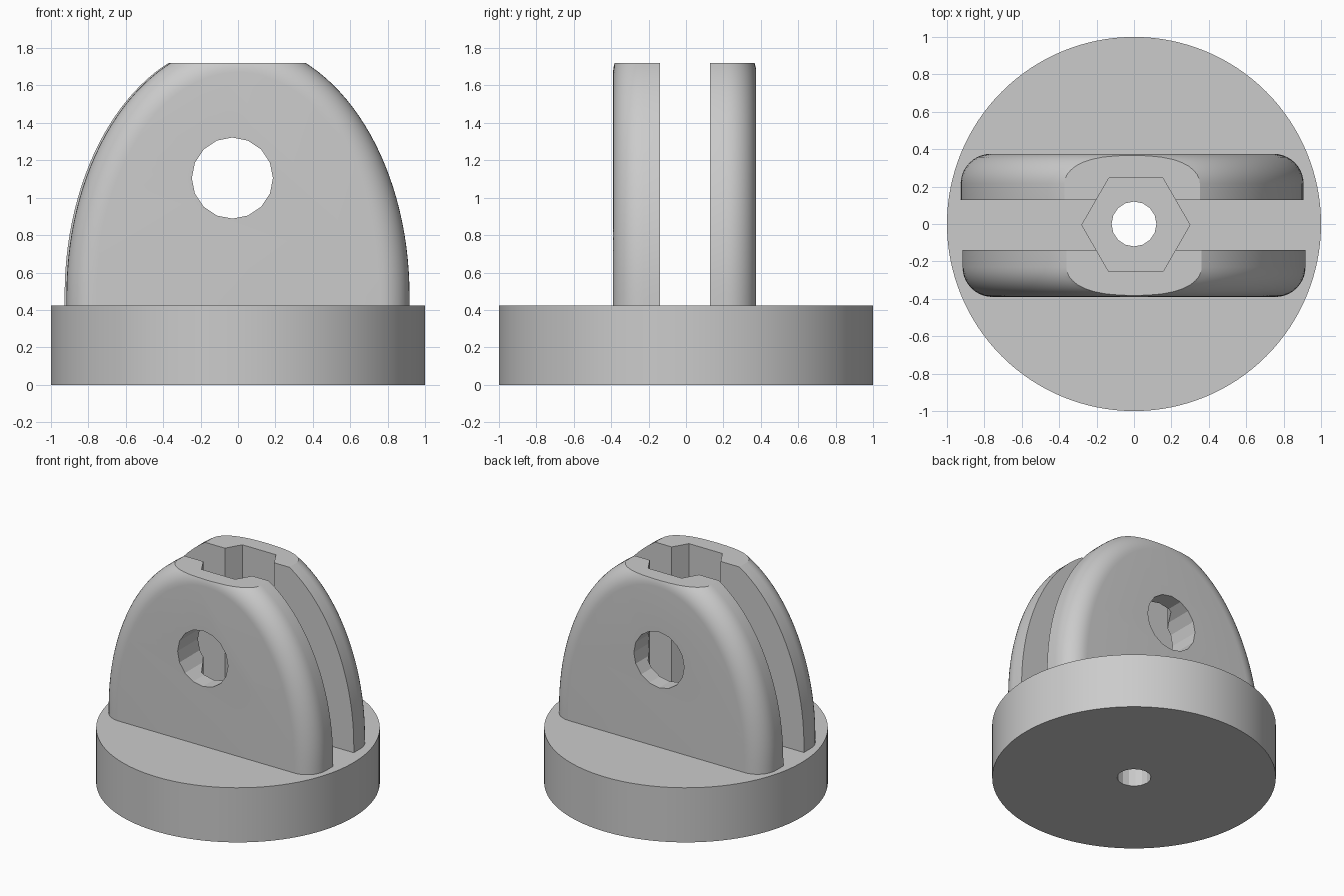
import bpy
import bmesh
from math import pi, sin, cos, radians
from mathutils import Matrix

if "Cube" in bpy.data.objects:
    bpy.data.objects.remove(bpy.data.objects["Cube"], do_unlink=True)

BASE_TOP = 0.425
LUG_TOP = 1.72

grey = bpy.data.materials.new("light_grey")
grey.use_nodes = True
grey.diffuse_color = (0.6, 0.6, 0.6, 1)
grey.node_tree.nodes["Principled BSDF"].inputs["Base Color"].default_value = (0.6, 0.6, 0.6, 1)


def make_object(name, bm):
    bmesh.ops.recalc_face_normals(bm, faces=bm.faces)
    mesh = bpy.data.meshes.new(name)
    bm.to_mesh(mesh)
    bm.free()
    mesh.materials.append(grey)
    obj = bpy.data.objects.new(name, mesh)
    bpy.context.collection.objects.link(obj)
    return obj


def prism(name, sides, radius, depth, centre, turn=None):
    bm = bmesh.new()
    matrix = Matrix.Translation(centre) @ (turn or Matrix())
    bmesh.ops.create_cone(bm, cap_ends=True, segments=sides, radius1=radius,
                          radius2=radius, depth=depth, matrix=matrix)
    return make_object(name, bm)


def lug(name, x_mid, y_inner, y_outer, fillet=0.16, arc_steps=64, fillet_steps=10):
    """Elliptical arch plate with a rounded outer edge and a flat top."""
    spring, half_width, rise = 0.48, 0.917, 1.35
    side = 1 if y_outer > y_inner else -1
    sections = [(y_inner, 0)]
    for i in range(fillet_steps + 1):
        a = pi / 2 * i / fillet_steps
        sections.append((y_outer - side * fillet * (1 - sin(a)), fillet * (1 - cos(a))))
    bm = bmesh.new()
    rings = []
    for y, inset in sections:
        w, h = half_width - inset, rise - inset
        points = [(w, BASE_TOP - 0.005)]
        points += [(w * cos(pi * i / arc_steps), spring + h * sin(pi * i / arc_steps))
                   for i in range(arc_steps + 1)]
        points += [(-w, BASE_TOP - 0.005)]
        rings.append([bm.verts.new((x_mid + x, y, z)) for x, z in points])
    count = len(rings[0])
    for r1, r2 in zip(rings, rings[1:]):
        for i in range(count):
            j = (i + 1) % count
            bm.faces.new((r1[i], r1[j], r2[j], r2[i]))
    bm.faces.new(rings[0])
    bm.faces.new(rings[-1])
    # Slice the arch off flat
    cut = bmesh.ops.bisect_plane(bm, geom=bm.verts[:] + bm.edges[:] + bm.faces[:],
                                 plane_co=(0, 0, LUG_TOP), plane_no=(0, 0, 1),
                                 clear_outer=True)
    edges = [e for e in cut["geom_cut"] if isinstance(e, bmesh.types.BMEdge)]
    bmesh.ops.contextual_create(bm, geom=edges)
    return make_object(name, bm)


def carve(obj, cutters):
    bpy.ops.object.select_all(action='DESELECT')
    bpy.context.view_layer.objects.active = obj
    obj.select_set(True)
    for cutter in cutters:
        mod = obj.modifiers.new(cutter.name, 'BOOLEAN')
        mod.operation = 'DIFFERENCE'
        mod.solver = 'EXACT'
        mod.object = cutter
        bpy.ops.object.modifier_apply(modifier=mod.name)
    bpy.ops.object.shade_smooth_by_angle(angle=radians(20))


# Main parts
base = prism("round_base", 128, 1.0, BASE_TOP, (0, 0, BASE_TOP / 2))
front_lug = lug("front_lug", 0.0, -0.14, -0.39)
back_lug = lug("back_lug", -0.01, 0.128, 0.375)

# Cutters: hexagonal pocket, vertical bore and cross pin hole
hex_turn = Matrix.Rotation(pi / 6, 4, 'Z')
hex_pocket = prism("hex_cutter", 6, 0.289, 2.0, (0.01, -0.005, 1.2), hex_turn)
bore = prism("bore_cutter", 16, 0.12, 1.0, (0, 0, 0.2))
pin_hole = prism("pin_cutter", 16, 0.217, 2.0, (-0.03, 0, 1.105), Matrix.Rotation(pi / 2, 4, 'X'))

carve(base, [hex_pocket, bore])
for part in (front_lug, back_lug):
    carve(part, [hex_pocket, pin_hole])

for cutter in (hex_pocket, bore, pin_hole):
    bpy.data.objects.remove(cutter, do_unlink=True)
